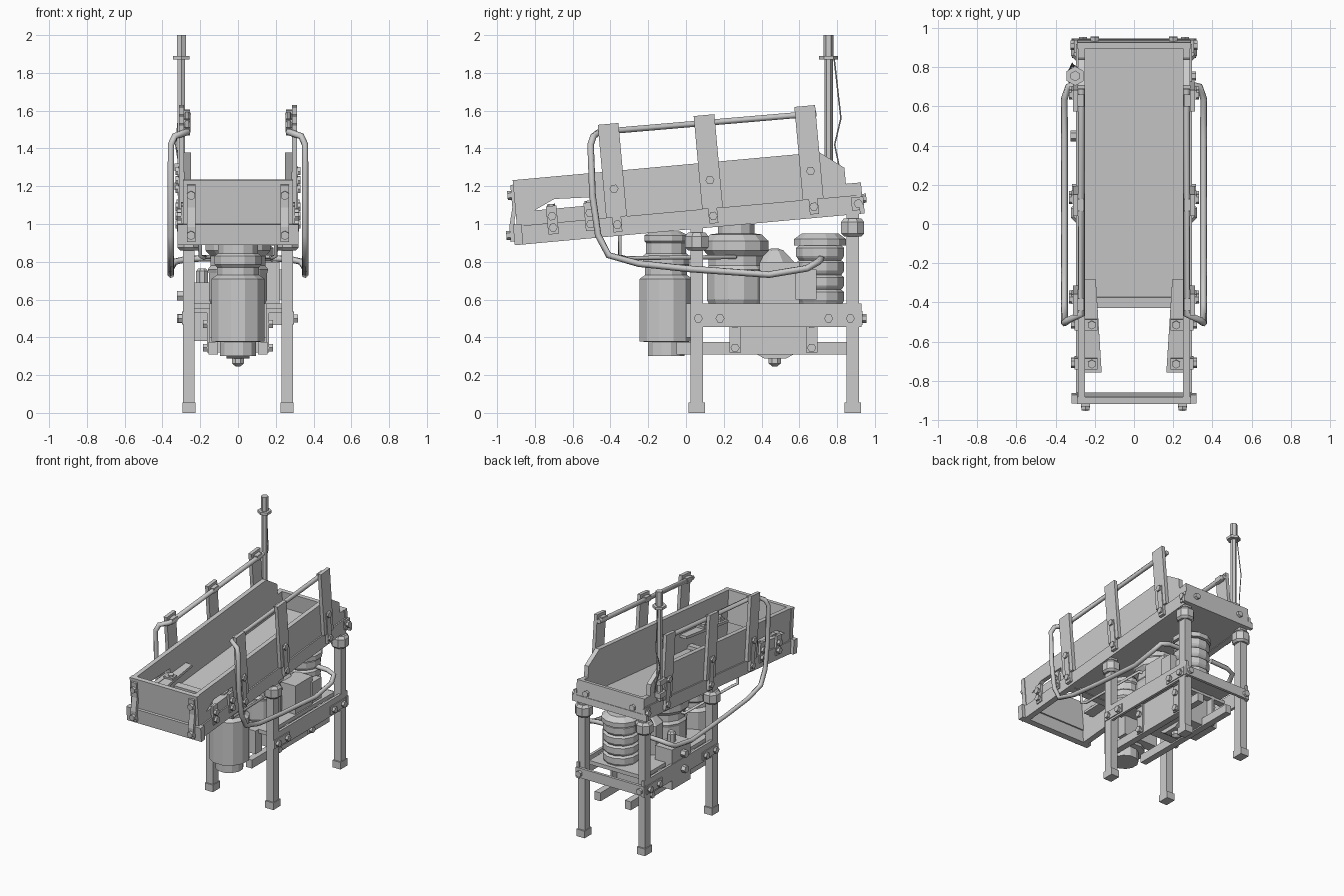
import bpy, bmesh
from math import radians, pi, cos, sin
from mathutils import Matrix, Vector

I = Matrix()
# tilted frame of the trough: local y runs along it, local z is up from its underside
TILT = Matrix.Translation((0, 0, .97)) @ Matrix.Rotation(radians(5.2), 4, 'X')


def finish(name, bm, M=I):
    bm.transform(M)
    bmesh.ops.recalc_face_normals(bm, faces=bm.faces)
    me = bpy.data.meshes.new(name)
    bm.to_mesh(me)
    bm.free()
    ob = bpy.data.objects.new(name, me)
    bpy.context.collection.objects.link(ob)
    return ob


def box(name, x0, x1, y0, y1, z0, z1, M=I):
    bm = bmesh.new()
    bmesh.ops.create_cube(bm, size=1)
    for v in bm.verts:
        v.co = Vector(((x0 + x1) / 2 + v.co.x * (x1 - x0), (y0 + y1) / 2 + v.co.y * (y1 - y0),
                       (z0 + z1) / 2 + v.co.z * (z1 - z0)))
    return finish(name, bm, M)


def prism(name, pts, axis, a, b, M=I):
    # polygon (y,z) extruded along x, or polygon (x,y) extruded along z
    place = (lambda p, h: (h, *p)) if axis == 'x' else (lambda p, h: (*p, h))
    bm = bmesh.new()
    lo, hi = ([bm.verts.new(place(p, h)) for p in pts] for h in (a, b))
    n = len(pts)
    bm.faces.new(lo)
    bm.faces.new(hi)
    for i in range(n):
        j = (i + 1) % n
        bm.faces.new((lo[i], lo[j], hi[j], hi[i]))
    return finish(name, bm, M)


def lathe(name, x, y, prof, n=12, M=I):
    # profile of (radius, z) turned around a vertical axis
    bm = bmesh.new()
    rings = [[bm.verts.new((x + r * cos(2 * pi * (k + .5) / n), y + r * sin(2 * pi * (k + .5) / n), z))
              for k in range(n)] for r, z in prof]
    for a, b in zip(rings, rings[1:]):
        for k in range(n):
            j = (k + 1) % n
            bm.faces.new((a[k], a[j], b[j], b[k]))
    bm.faces.new(rings[0])
    bm.faces.new(rings[-1])
    return finish(name, bm, M)


def bolt(x, y, z, axis='x', d=1, M=I, r=.024, h=.022):
    # hex bolt head standing out along +-x or +-y, from the given seat point
    R = Matrix.Rotation(pi / 2 * d, 4, 'Y') if axis == 'x' else Matrix.Rotation(-pi / 2 * d, 4, 'X')
    lathe('bolt', 0, 0, [(r, -.005), (r, h)], 6, M @ Matrix.Translation((x, y, z)) @ R)


def tube(name, pts, r, res=1):
    cu = bpy.data.curves.new(name, 'CURVE')
    cu.dimensions = '3D'
    cu.bevel_depth, cu.bevel_resolution, cu.use_fill_caps = r, res, True
    sp = cu.splines.new('POLY')
    sp.points.add(len(pts) - 1)
    for p, c in zip(sp.points, pts):
        p.co = (*c, 1)
    ob = bpy.data.objects.new(name, cu)
    bpy.context.collection.objects.link(ob)


for s in (1, -1):
    S = Matrix.Diagonal((s, 1, 1, 1))
    T = TILT @ S
    # trough side: lower rail and notched upper panel
    box('trough_lower_rail', .25, .295, -.89, .93, 0, .1, T)
    prism('trough_side_panel', [(-.89, .174), (-.79, .174), (-.68, .225), (-.46, .215), (-.46, .1), (.935, .1),
                                (.935, .165), (.865, .165), (.865, .25), (.74, .344), (-.89, .344)],
          'x', .25, .285, T)
    box('trough_front_side', .25, .285, -.89, -.46, .1, .174, T)
    # posts with bolted straps
    for y in (-.36, .15, .685):
        box('rail_post', .285, .312, y - .055, y + .055, .1, .595, T)
        box('post_strap', .295, .318, y - .024, y + .024, .02, .27, T)
        for z in (.06, .25):
            bolt(.316, y, z, 'x', 1, T, h=.015)
        box('rail_clip', .255, .29, y - .03, y + .03, .535, .575, T)
    # handrail that loops down the front and back under the trough
    tube('handrail', [(s * x, y, z) for x, y, z in (
        (.268, .69, 1.585), (.268, -.46, 1.487), (.335, -.49, 1.465), (.355, -.505, 1.42), (.355, -.495, 1.15),
        (.355, -.465, .94), (.355, -.41, .835), (.355, -.25, .79), (.355, .02, .762), (.355, .44, .732),
        (.355, .64, .765), (.335, .7, .8), (.27, .715, .815), (.12, .715, .82))], .018)
    # front wedge shelf and its brackets
    prism('wedge_shelf', [(.195, -.27), (.26, -.27), (.26, -.745), (.165, -.745)], 'z', .15, .17, T)
    for y in (-.7, -.5):
        box('shelf_bracket', .285, .303, y - .028, y + .028, .04, .19, T)
        box('shelf_clip', .185, .26, y - .028, y + .028, .165, .185, T)
        lathe('shelf_bolt', .215, y, [(.022, .18), (.022, .2)], 6, T)
        for z in (.075, .135):
            bolt(.3, y, z, 'x', 1, T)
    # bent front clamp
    prism('front_clamp', [(-.905, .32), (-.88, .32), (-.88, .2), (-.9, .13), (-.9, .02), (-.93, .02),
                          (-.93, .1), (-.905, .2)], 'x', .225, .27, T)
    bolt(.248, -.903, .265, 'y', -1, T)
    bolt(.248, -.928, .055, 'y', -1, T)
    # rear corner clamp
    box('rear_clamp', .285, .305, .885, .95, .02, .09, T)
    bolt(.303, .92, .055, 'x', 1, T)
    bolt(.2, .944, .08, 'y', 1, T)
    # legs, feet and hex swivels
    for y, top in ((.057, .985), (.882, 1.06)):
        box('leg', .23, .29, y - .033, y + .033, .03, top, S)
        box('foot', .225, .295, y - .044, y + .044, 0, .055, S)
        t = top - .02
        lathe('leg_swivel', .26, y, [(.05, t - .105), (.066, t - .09), (.066, t - .03), (.05, t - .01)], 8, S)
    # lower frame: angle beam, corner plates, skid bar
    box('side_beam', .27, .29, .03, .93, .455, .58, S)
    for y in (.12, .81):
        box('corner_plate', .288, .297, y - .095, y + .095, .47, .535, S)
        for dy in (-.055, .06):
            bolt(.295, y + dy, .5, 'x', 1, S)
    box('skid_bar', .105, .155, -.05, .9, .31, .375, S)
    for y in (.26, .665):
        box('hanger_plate', .15, .165, y - .03, y + .03, .32, .56, S)
        for z in (.345, .47):
            bolt(.163, y, z, 'x', 1, S)
    bolt(.26, .933, .5, 'y', 1, S)
    # thin feed pipe from the trough to the middle drum
    tube('feed_pipe', [(s * .2, -.35, .98), (s * .2, -.35, .83), (s * .18, -.32, .82), (s * .17, .26, .825),
                       (s * .05, .27, .825)], .011)

# trough ends and floor
box('front_panel', -.29, .29, -.89, -.855, .1, .344, TILT)
box('front_lower_bar', -.32, .32, -.91, -.865, 0, .11, TILT)
box('trough_floor', -.255, .255, -.38, .93, .005, .035, TILT)
box('floor_lip', -.25, .25, -.425, -.37, 0, .06, TILT)
box('rear_panel', -.29, .29, .915, .945, 0, .165, TILT)
box('rear_lower_bar', -.32, .32, .925, .95, 0, .05, TILT)

# deck, beams and gearbox
box('deck', -.23, .23, .04, .86, .55, .58)
box('rear_beam', -.295, .295, .913, .935, .465, .54)
for y in (.26, .665):
    box('cross_bar', -.27, .27, y - .025, y + .025, .53, .555)
box('gearbox', -.15, .15, .29, .635, .32, .56)
prism('gearbox_keel', [(.375, .33), (.375, .31), (.415, .288), (.53, .288), (.57, .31), (.57, .33)], 'x', -.06, .06)
lathe('gearbox_hub', 0, .47, [(.012, .245), (.035, .262), (.035, .3)], 8)

# front motor, hung ahead of the legs
lathe('front_motor', 0, -.105, [(.1, .3), (.1, .375), (.145, .378), (.145, .71), (.115, .73), (.115, .77),
                                (.128, .785), (.128, .83), (.11, .845), (.11, .9), (.12, .91), (.12, .94),
                                (.08, .96)], 12)
box('motor_mount', -.15, .15, 0, .08, .4, .58)

# middle drum
lathe('middle_drum', 0, .265, [(.15, .58), (.16, .6), (.16, .74), (.165, .76), (.15, .78), (.15, .83), (.178, .86),
                               (.178, .91), (.14, .945), (.1, .95), (.1, 1.0)], 12)

# rear bellows drum
prof = [(.12, .57)]
for i in range(4):
    z = .585 + i * .078
    prof += [(.125, z), (.132, z + .012), (.132, z + .055), (.115, z + .067)]
lathe('bellows_drum', .06, .71, prof + [(.142, .885), (.142, .92), (.1, .95)], 12)

# control box with a small dome, right side
box('control_box', .08, .22, .39, .6, .57, .8)
box('control_box_step', .12, .235, .58, .69, .6, .76)
lathe('control_dome', 0, .47, [(.11, .57), (.11, .8), (.05, .86), (.02, .87)], 8)

# side tank with cap and bolts, left side
box('side_tank', -.285, -.14, .35, .58, .38, .69)
lathe('tank_cap', -.19, .45, [(.034, .68), (.034, .75), (.022, .765)], 8)
for z in (.62, .5):
    bolt(-.288, .45, z, 'x', -1, r=.028, h=.035)

# mast with collar and loose wire
lathe('mast', -.3, .755, [(.022, 1.15), (.022, 1.87), (.05, 1.87), (.05, 1.89), (.027, 1.89), (.027, 2.0)], 6)
for z in (1.2, 1.3):
    box('mast_clamp', -.335, -.27, .72, .79, z - .02, z + .02)
tube('mast_wire', [(-.305, .785, 1.87), (-.315, .82, 1.56), (-.33, .787, 1.42), (-.31, .812, 1.3),
                   (-.29, .8, 1.22)], .004, 0)
